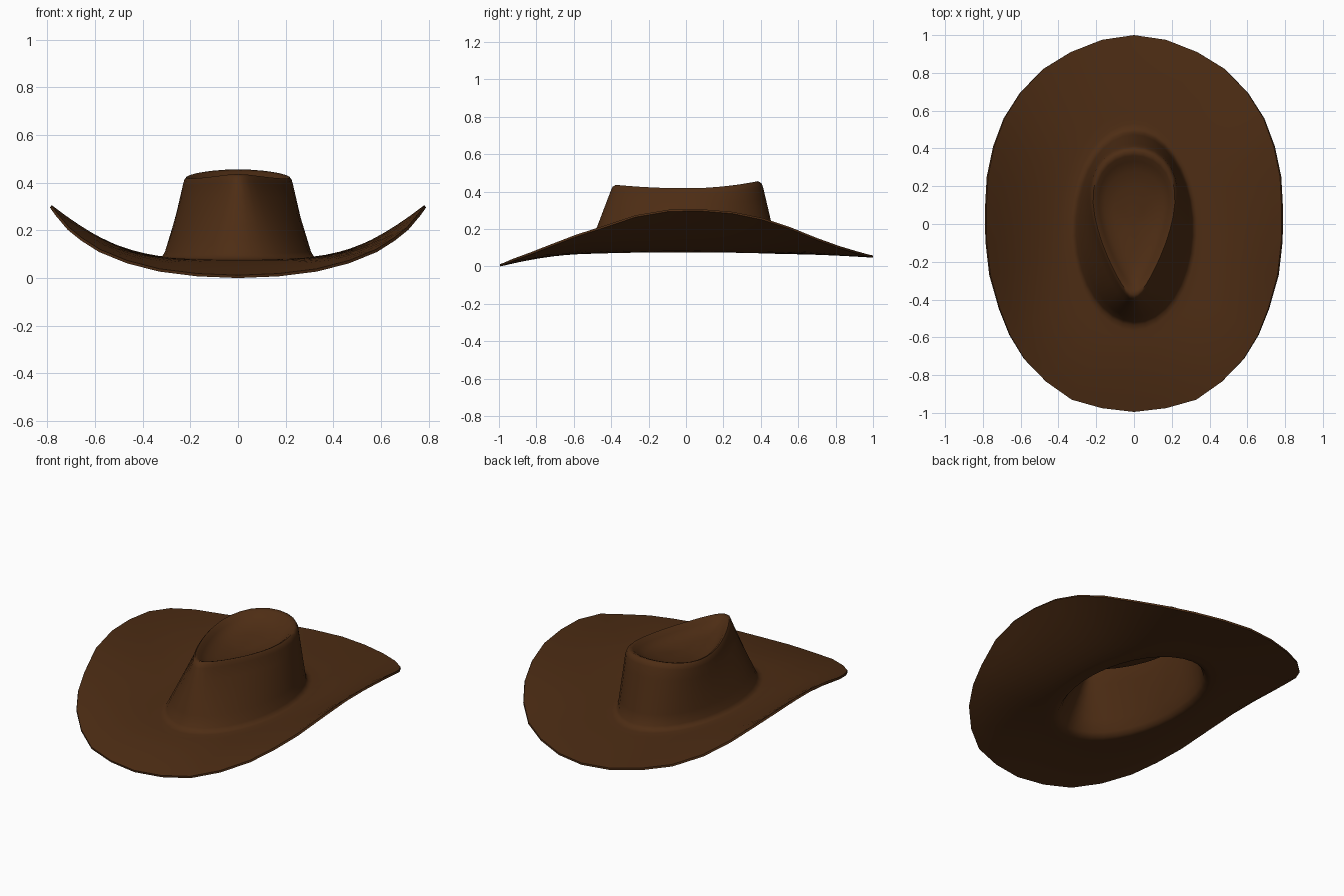
import bpy, bmesh
from math import sin, cos, pi

if "Cube" in bpy.data.objects:
    bpy.data.objects.remove(bpy.data.objects["Cube"])

# right half of the brim edge, back to front: x, y, z
EDGE = [(0, 1.0, .05), (.17, .975, .055), (.335, .91, .073), (.48, .82, .10),
        (.60, .695, .145), (.685, .56, .20), (.74, .41, .25), (.773, .25, .283),
        (.782, .08, .297), (.78, -.09, .295), (.76, -.27, .265), (.71, -.45, .205),
        (.655, -.59, .16), (.58, -.715, .112), (.465, -.835, .065), (.33, -.93, .03),
        (.17, -.975, .01), (0, -.995, .003)]
HALF = len(EDGE) - 1
N = 2 * HALF


def edge(k):
    x, y, z = EDGE[k] if k <= HALF else EDGE[N - k]
    return (x if k <= HALF else -x), y, z + .009


def base(k, s=1.0):
    # oval where the crown meets the brim
    a = 2 * pi * k / N
    return .308 * s * sin(a), -.015 + .503 * s * cos(a), .078 + .01 * sin(a) ** 2


def top(k, s=1.0, dz=0.0):
    # teardrop crown rim: pointed front, round back
    a = 2 * pi * k / N
    y = .005 + .38 * s * cos(a)
    x = .2 * s * sin(a) * (1 + .45 * cos(a))
    yr = .39 * cos(a)
    return x, y, .418 + (.25 if yr > 0 else .12) * yr * yr + dz


def mix(p, q, t):
    return tuple(u + (v - u) * t for u, v in zip(p, q))


rings = []
# brim, curling toward its edge
for i in range(9):
    t = 1 - i / 8
    ring = []
    for k in range(N):
        b, e = base(k, 1.09), edge(k)
        x, y, _ = mix(b, e, t)
        ring.append((x, y, b[2] + (e[2] - b[2]) * t ** 1.6))
    rings.append(ring)
# soft join and crown wall
for s, dz in ((1.035, .004), (1.0, .022)):
    rings.append([(x, y, z + dz) for x, y, z in (base(k, s) for k in range(N))])
for t in (.2, .4, .6, .8, 1):
    ring = []
    for k in range(N):
        x, y, z = base(k)
        ring.append(mix((x, y, z + .022), top(k, 1.07, -.03), t))
    rings.append(ring)
# rounded rim and dished top
for s, dz in ((1.045, -.01), (1.0, 0), (.94, -.006), (.86, -.026),
              (.72, -.048), (.5, -.06), (.25, -.066)):
    flat = max(0, 1 - s) ** .8
    ring = []
    for k in range(N):
        x, y, z = top(k, s, dz)
        ring.append((x, y, z + (.425 + dz - z) * flat))
    rings.append(ring)

bm = bmesh.new()
vr = [[bm.verts.new(p) for p in ring] for ring in rings]
for o, i in zip(vr, vr[1:]):
    for k in range(N):
        n = (k + 1) % N
        bm.faces.new((o[k], i[k], i[n], o[n]))
c = bm.verts.new((0, .005, .358))
for k in range(N):
    bm.faces.new((vr[-1][k], c, vr[-1][(k + 1) % N]))
mesh = bpy.data.meshes.new("hat")
bm.to_mesh(mesh)
bm.free()
hat = bpy.data.objects.new("hat", mesh)
bpy.context.collection.objects.link(hat)

# felt thickness
sol = hat.modifiers.new("felt", 'SOLIDIFY')
sol.thickness = .012
sol.offset = -1
bpy.context.view_layer.objects.active = hat
hat.select_set(True)
bpy.ops.object.modifier_apply(modifier="felt")
bpy.ops.object.shade_smooth_by_angle(angle=1.05)

mat = bpy.data.materials.new("brown_felt")
mat.diffuse_color = (.075, .026, .007, 1)
mat.use_nodes = True
mat.node_tree.nodes["Principled BSDF"].inputs["Base Color"].default_value = mat.diffuse_color
hat.data.materials.append(mat)
